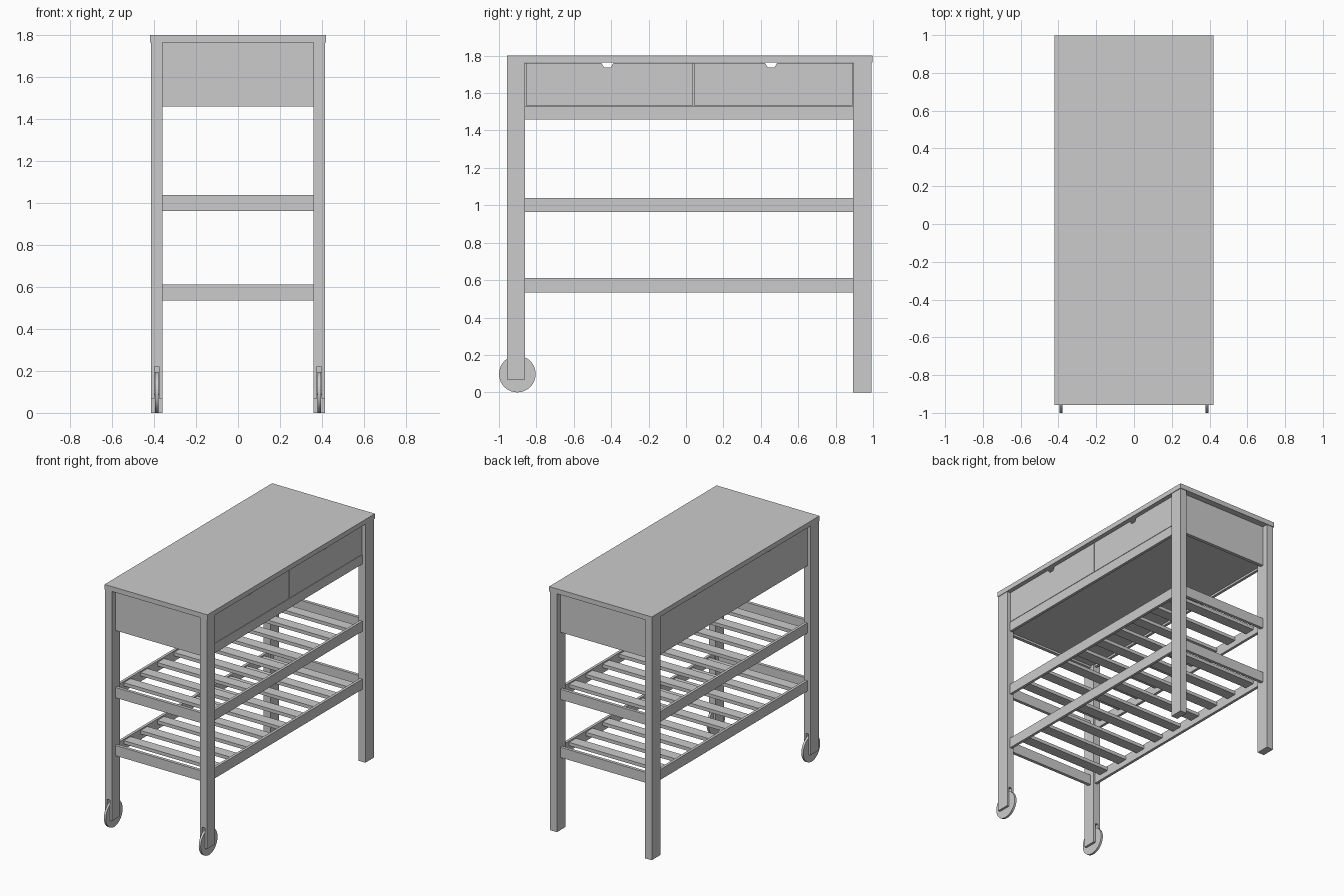
import bpy, bmesh, math
from mathutils import Matrix

if "Cube" in bpy.data.objects:
    bpy.data.objects.remove(bpy.data.objects["Cube"])


def box(name, x0, x1, y0, y1, z0, z1):
    bm = bmesh.new()
    bmesh.ops.create_cube(bm, size=1)
    for v in bm.verts:
        v.co = ((x0 + x1) / 2 + v.co.x * (x1 - x0),
                (y0 + y1) / 2 + v.co.y * (y1 - y0),
                (z0 + z1) / 2 + v.co.z * (z1 - z0))
    return finish(name, bm)


def finish(name, bm):
    bmesh.ops.recalc_face_normals(bm, faces=bm.faces)
    me = bpy.data.meshes.new(name)
    bm.to_mesh(me)
    bm.free()
    ob = bpy.data.objects.new(name, me)
    bpy.context.collection.objects.link(ob)
    return ob


def extrude_x(name, profile, x0, x1):
    # closed (y, z) profile pushed along x
    bm = bmesh.new()
    face = bm.faces.new([bm.verts.new((x0, y, z)) for y, z in profile])
    new = bmesh.ops.extrude_face_region(bm, geom=[face])["geom"]
    bmesh.ops.translate(bm, vec=(x1 - x0, 0, 0),
                        verts=[g for g in new if isinstance(g, bmesh.types.BMVert)])
    return finish(name, bm)


def disc_x(name, x, y, z, radius, width, sides):
    bm = bmesh.new()
    bmesh.ops.create_cone(bm, cap_ends=True, segments=sides, radius1=radius,
                          radius2=radius, depth=width,
                          matrix=Matrix.Translation((x, y, z)) @ Matrix.Rotation(math.pi / 2, 4, 'Y'))
    ob = finish(name, bm)
    bpy.context.view_layer.objects.active = ob
    ob.select_set(True)
    bpy.ops.object.shade_smooth_by_angle(angle=math.radians(35))
    ob.select_set(False)
    return ob


def notch(y):
    # finger-grip notch, left to right
    return [(y - 0.033, 1.762), (y - 0.018, 1.737), (y + 0.018, 1.737), (y + 0.033, 1.762)]


F, B = -0.86, 0.893        # inner faces of front and back legs
MID = 0.04                 # drawer split
GRIPS = (-0.42, 0.455)

# worktop
box("worktop", -0.42, 0.42, -0.957, 0.998, 1.764, 1.8)

for s, side in ((-1, "left"), (1, "right")):
    a, b = sorted((s * 0.36, s * 0.415))
    # legs: the front pair is forked around a wheel
    box(f"back_leg_{side}", a, b, B, 0.992, 0, 1.764)
    box(f"front_leg_{side}", a, b, -0.957, F, 0.22, 1.764)
    c = s * 0.3875
    box(f"fork_a_{side}", a, c - 0.011, -0.957, F, 0.068, 0.22)
    box(f"fork_b_{side}", c + 0.011, b, -0.957, F, 0.068, 0.22)
    disc_x(f"wheel_{side}", c, -0.902, 0.098, 0.098, 0.016, 48)
    disc_x(f"axle_{side}", c, -0.902, 0.098, 0.012, 0.05, 16)

# end panels of the drawer case
box("front_end_panel", -0.362, 0.362, -0.915, -0.89, 1.46, 1.764)
box("back_end_panel", -0.362, 0.362, 0.925, 0.95, 1.46, 1.764)

# plain long panel on the left, notched above
box_profile = [(F, 1.46), (F, 1.762)] + notch(GRIPS[0]) + notch(GRIPS[1]) + [(B, 1.762), (B, 1.46)]
extrude_x("left_long_panel", box_profile, -0.39, -0.37)

# right side: lower rail with two drawers
box("drawer_rail", 0.37, 0.39, F, B, 1.46, 1.53)
for i, (y0, y1) in enumerate(((F + 0.004, MID - 0.003), (MID + 0.003, B - 0.004))):
    extrude_x(f"drawer_front_{i}", [(y0, 1.533), (y0, 1.762)] + notch(GRIPS[i]) + [(y1, 1.762), (y1, 1.533)],
              0.37, 0.39)
    for j, (p, q) in enumerate(((y0 + 0.02, y0 + 0.035), (y1 - 0.035, y1 - 0.02))):
        box(f"drawer_side_{i}_{j}", -0.35, 0.37, p, q, 1.533, 1.73)
    box(f"drawer_back_{i}", -0.35, -0.335, y0 + 0.02, y1 - 0.02, 1.533, 1.73)
    box(f"drawer_bottom_{i}", -0.335, 0.37, y0 + 0.035, y1 - 0.035, 1.533, 1.543)

# case bottom
box("case_bottom", -0.37, 0.37, -0.89, 0.925, 1.475, 1.49)

# two slatted shelves
SLATS = 9
for name, z in (("lower", 0.535), ("upper", 0.963)):
    top = z + 0.076
    for s, side in ((-1, "left"), (1, "right")):
        a, b = sorted((s * 0.37, s * 0.39))
        box(f"{name}_shelf_rail_{side}", a, b, F, B, z, top)
    box(f"{name}_shelf_rail_front", -0.362, 0.362, -0.915, -0.892, z, top)
    box(f"{name}_shelf_rail_back", -0.362, 0.362, 0.927, 0.95, z, top)
    for i in range(SLATS):
        y = F + (B - F) * (i + 0.5) / SLATS
        box(f"{name}_slat_{i}", -0.37, 0.37, y - 0.04, y + 0.04, top - 0.035, top - 0.01)
